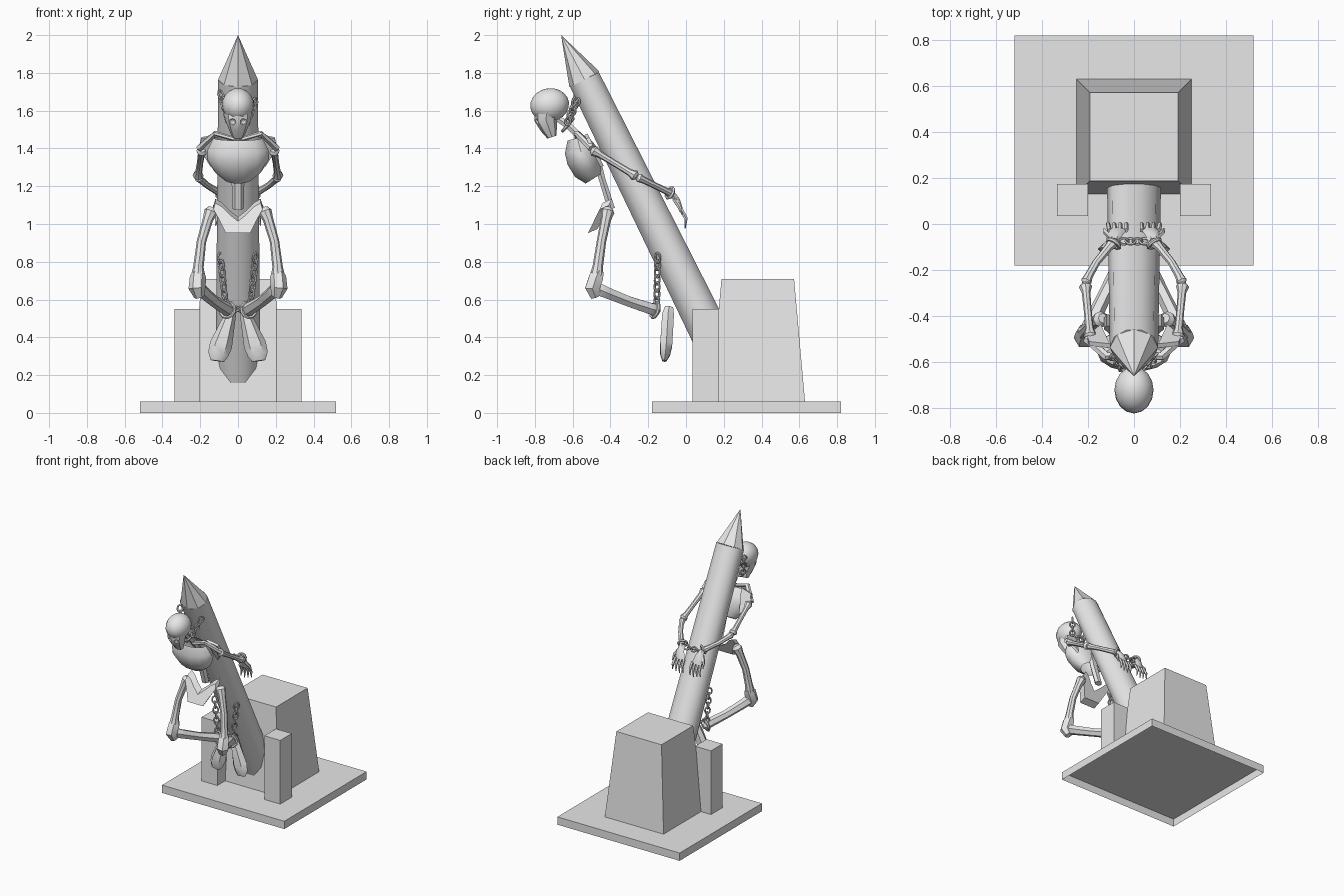
import bpy, bmesh, math
from mathutils import Vector as V

old = bpy.data.objects.get("Cube")
if old:
    bpy.data.objects.remove(old, do_unlink=True)

grey = bpy.data.materials.new("pale_grey")
grey.use_nodes = True
grey.diffuse_color = (0.8, 0.8, 0.8, 1)
grey.node_tree.nodes["Principled BSDF"].inputs["Base Color"].default_value = (0.8, 0.8, 0.8, 1)
smooth = []
X, Y, Z = V((1, 0, 0)), V((0, 1, 0)), V((0, 0, 1))


def finish(name, bm, soft=True):
    bmesh.ops.recalc_face_normals(bm, faces=bm.faces)
    mesh = bpy.data.meshes.new(name)
    bm.to_mesh(mesh)
    bm.free()
    mesh.materials.append(grey)
    ob = bpy.data.objects.new(name, mesh)
    bpy.context.collection.objects.link(ob)
    if soft:
        smooth.append(ob)
    return ob


def loft(name, pts, radii, n=8, ref=X, caps=True, soft=True, turn=0):
    """Skin rings along a path; a radius is one number or (across ref, along ref)."""
    pts = [V(p) for p in pts]
    bm = bmesh.new()
    rings = []
    for i, p in enumerate(pts):
        d = (pts[min(i + 1, len(pts) - 1)] - pts[max(i - 1, 0)]).normalized()
        a = ref.cross(d).normalized()
        b = d.cross(a)
        ra, rb = radii[i] if isinstance(radii[i], tuple) else (radii[i], radii[i])
        angles = [math.tau * k / n + turn for k in range(n)]
        rings.append([bm.verts.new(p + a * ra * math.sin(t) + b * rb * math.cos(t)) for t in angles])
    for r, q in zip(rings, rings[1:]):
        for k in range(n):
            bm.faces.new((r[k], r[(k + 1) % n], q[(k + 1) % n], q[k]))
    if caps:
        bm.faces.new(rings[0])
        bm.faces.new(rings[-1])
    return finish(name, bm, soft)


def bone(name, a, b, r, knob, bow=(0, 0, 0), ref=X, n=8):
    """Long bone with a knob at each end and an optional bow."""
    a, b, bow = V(a), V(b), V(bow)
    steps = (0, 0.06, 0.18, 0.5, 0.84, 0.95, 1)
    pts = [a.lerp(b, t) + bow * math.sin(math.pi * t) for t in steps]
    return loft(name, pts, [knob * 0.6, knob, r * 1.1, r, r * 1.1, knob, knob * 0.6], n, ref)


def block(name, x, y, z, inset=0, open_bottom=False):
    """Box given by its ranges, with the top drawn in by inset."""
    bm = bmesh.new()
    bmesh.ops.create_cube(bm, size=1)
    for v in bm.verts:
        top = v.co.z > 0
        s = inset if top else 0
        v.co = ((x[1] - s) if v.co.x > 0 else (x[0] + s),
                (y[1] - s) if v.co.y > 0 else (y[0] + s), z[1] if top else z[0])
    if open_bottom:
        low = [f for f in bm.faces if all(v.co.z == z[0] for v in f.verts)]
        low = [f for f in bm.faces if f.calc_center_median().z < z[0] + 0.001]
        bmesh.ops.delete(bm, geom=low, context='FACES_ONLY')
    return finish(name, bm, False)


def plate(name, outline, place, thick):
    """Flat outline set in space by place(u, v), thickened along thick."""
    bm = bmesh.new()
    face = bm.faces.new([bm.verts.new(place(u, v) - V(thick) / 2) for u, v in outline])
    grown = bmesh.ops.extrude_face_region(bm, geom=[face])
    bmesh.ops.translate(bm, vec=V(thick), verts=[g for g in grown["geom"] if isinstance(g, bmesh.types.BMVert)])
    return finish(name, bm)


def hoops(name, loops, depth):
    """Oval wire loops, each (centre, axis u, axis v), as one tube mesh."""
    cu = bpy.data.curves.new(name, 'CURVE')
    cu.dimensions = '3D'
    cu.bevel_depth, cu.bevel_resolution = depth, 1
    for c, u, v in loops:
        sp = cu.splines.new('POLY')
        sp.points.add(9)
        sp.use_cyclic_u = True
        for k, p in enumerate(sp.points):
            t = math.tau * k / 10
            p.co = (*(V(c) + u * math.cos(t) + v * math.sin(t)), 1)
    cu.materials.append(grey)
    ob = bpy.data.objects.new(name, cu)
    bpy.context.collection.objects.link(ob)
    bpy.ops.object.select_all(action='DESELECT')
    ob.select_set(True)
    bpy.context.view_layer.objects.active = ob
    bpy.ops.object.convert(target='MESH')
    smooth.append(bpy.context.view_layer.objects.active)


def chain(name, a, b, count, depth=0.006):
    a, b = V(a), V(b)
    d = (b - a).normalized()
    p = d.cross(Y if abs(d.y) < 0.8 else X).normalized()
    q = d.cross(p)
    half = (b - a).length / count * 0.68
    hoops(name, [(a.lerp(b, (i + 0.5) / count), d * half, ((p + q) if i % 2 else (p - q)) * 0.013)
                 for i in range(count)], depth)


def shackle(name, c, axis, r):
    axis = V(axis).normalized()
    u = axis.cross(X if abs(axis.x) < 0.8 else Y).normalized()
    hoops(name, [(c, u * r, axis.cross(u) * r)], 0.009)


# Plinth, backing block and side posts
block("base_slab", (-0.52, 0.52), (-0.18, 0.82), (0, 0.06), open_bottom=True)
block("backing_block", (-0.25, 0.25), (0.13, 0.63), (0.06, 0.71), 0.058)
for side, s in (("left", 1), ("right", -1)):
    block(side + "_post", sorted((s * 0.2, s * 0.335)), (0.035, 0.175), (0.06, 0.55))

# Leaning stake with a faceted point
top = (0, -0.5375, 1.765)
loft("stake", [(0, 0.26, 0.15), top], [(0.111, 0.119), (0.09, 0.105)], 10)
loft("stake_point", [top, (0, -0.66, 1.998)], [(0.09, 0.105), 0.001], 8, soft=False)

# Skull: cranium, face with eye hollows
bm = bmesh.new()
bmesh.ops.create_uvsphere(bm, u_segments=16, v_segments=10, radius=1)
for v in bm.verts:
    x, y, z = v.co
    v.co = (x * 0.085, -0.722 + y * 0.102 - z * 0.012, 1.63 + z * 0.088 + y * 0.015)
finish("cranium", bm)
face = loft("face", [(0, -0.735, 1.6), (0, -0.742, 1.55), (0, -0.725, 1.505), (0, -0.71, 1.46)],
            [(0.07, 0.075), (0.06, 0.068), (0.045, 0.05), (0.025, 0.032)])
bm = bmesh.new()
for s in (1, -1):
    for v in bmesh.ops.create_icosphere(bm, subdivisions=2, radius=0.019)["verts"]:
        v.co += V((s * 0.03, -0.795, 1.54))
hollows = finish("eye_hollow_cutter", bm, False)
hollows.hide_render = True
hollows.hide_viewport = True
cut = face.modifiers.new("eye_hollows", 'BOOLEAN')
cut.operation, cut.object, cut.solver = 'DIFFERENCE', hollows, 'EXACT'

# Neck, spine and ribs
loft("spine", [(0, -0.68, 1.56), (0, -0.62, 1.52), (0, -0.54, 1.44), (0, -0.47, 1.34),
               (0, -0.445, 1.24), (0, -0.395, 1.08)],
     [0.02, 0.02, 0.022, (0.022, 0.032), (0.02, 0.034), (0.022, 0.03)], 6)
loft("ribcage", [(0, -0.575, 1.455), (0, -0.56, 1.395), (0, -0.545, 1.345), (0, -0.518, 1.285), (0, -0.49, 1.24)],
     [(0.055, 0.13), (0.086, 0.16), (0.09, 0.165), (0.08, 0.13), (0.05, 0.075)], 14, caps=False)

# Pelvis: a crescent sloping forward and down
half = [(0, 0.55), (0.045, 0.3), (0.085, 0.02), (0.12, -0.12), (0.13, 0.12), (0.095, 0.55), (0.065, 0.98)]
rim = half + [(-u, v) for u, v in reversed(half[1:])]
plate("pelvis", rim, lambda u, v: V((u, -0.425 - 0.07 * v, 1.105 - 0.145 * v)), (0, -0.05, -0.022))

for side, s in (("left", 1), ("right", -1)):
    def m(x, y, z):
        return (s * x, y, z)

    # Shoulder
    loft(side + "_collarbone", [m(0.02, -0.58, 1.45), m(0.12, -0.575, 1.48), m(0.205, -0.5, 1.4)],
         [0.012, (0.02, 0.014), 0.02], 6, ref=Z)
    plate(side + "_shoulder_blade", [(0, 0), (0.09, -0.02), (0.1, -0.07), (0.04, -0.17)],
          lambda u, v: V(m(0.105 + u, -0.53 - v * 0.5, 1.475 + v)), (0, 0.018, 0.008))

    # Arm reaching behind the stake
    shoulder, elbow, wrist = m(0.19, -0.5, 1.395), m(0.212, -0.26, 1.25), m(0.085, -0.075, 1.16)
    bone(side + "_upper_arm", shoulder, elbow, 0.017, 0.029)
    bone(side + "_forearm", elbow, wrist, 0.017, 0.024, m(0.015, 0, 0))
    loft(side + "_palm", [wrist, m(0.08, -0.045, 1.125), m(0.07, -0.025, 1.07)],
         [0.02, (0.016, 0.032), (0.012, 0.038)], 6)
    for i in range(4):
        x = 0.035 + i * 0.024
        loft(f"{side}_finger_{i + 1}", [m(x, -0.028, 1.08), m(x * 1.1 - 0.005, 0, 1.03),
                                       m(x * 1.25 - 0.015, -0.005, 0.975 + 0.008 * abs(i - 1))],
             [0.011, 0.01, 0.003], 5)
    loft(side + "_thumb", [m(0.1, -0.06, 1.13), m(0.125, -0.035, 1.09), m(0.13, -0.02, 1.05)],
         [0.012, 0.011, 0.003], 5)
    shackle(side + "_wrist_shackle", m(0.088, -0.085, 1.165), m(-0.12, 0.18, -0.09), 0.03)

    # Leg folded back under the body
    hip, knee, ankle = m(0.135, -0.41, 1.085), m(0.212, -0.475, 0.71), m(0.04, -0.145, 0.54)
    bone(side + "_thigh", hip, knee, 0.025, 0.036, m(0.02, -0.005, 0.01), ref=Y)
    loft(side + "_knee", [m(0.208, -0.46, 0.75), m(0.212, -0.475, 0.72), m(0.217, -0.495, 0.66), m(0.205, -0.48, 0.615)],
         [0.03, 0.043, 0.045, 0.028], 6)
    bone(side + "_shin", m(0.21, -0.485, 0.665), ankle, 0.031, 0.037, m(0, 0.01, -0.012), n=6)
    loft(side + "_foot", [m(0.03, -0.09, 0.56), m(0.04, -0.095, 0.52), m(0.09, -0.105, 0.36), m(0.105, -0.11, 0.31),
                         m(0.11, -0.115, 0.275)],
         [(0.025, 0.022), (0.036, 0.03), (0.037, 0.06), (0.03, 0.054), (0.012, 0.035)], 6)
    shackle(side + "_ankle_shackle", m(0.055, -0.165, 0.545), m(-0.17, 0.33, -0.1), 0.042)
    chain(side + "_ankle_chain", m(0.095, -0.15, 0.84), m(0.065, -0.155, 0.57), 7)

    # Chain holding the neck to the stake
    chain(side + "_neck_chain", (s * 0.095, -0.57, 1.68 - 0.02 * s), m(0.045, -0.63, 1.53), 5)

# Collar and the links that tie wrists and ankles together
shackle("neck_collar", (0, -0.625, 1.525), (0, 0.7, -0.6), 0.042)
chain("wrist_chain", (-0.06, -0.075, 1.15), (0.06, -0.075, 1.15), 4)
chain("ankle_link", (-0.03, -0.17, 0.55), (0.03, -0.17, 0.55), 2)

# Smooth the rounded parts while keeping creases crisp
bpy.ops.object.select_all(action='DESELECT')
for ob in smooth:
    ob.select_set(True)
bpy.context.view_layer.objects.active = smooth[0]
bpy.ops.object.shade_smooth_by_angle(angle=math.radians(40))
